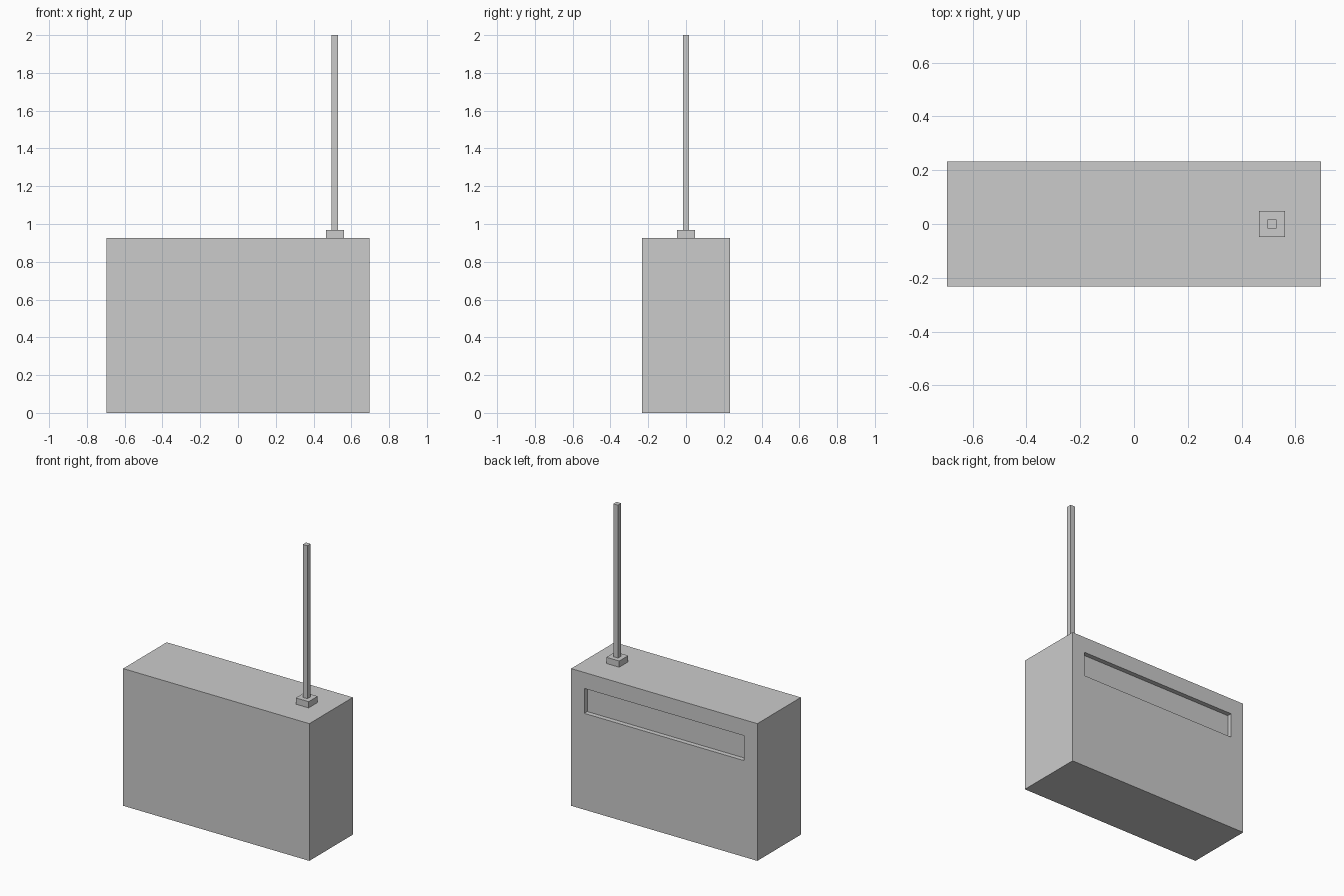
import bpy, bmesh
from mathutils import Vector

if "Cube" in bpy.data.objects:
    bpy.data.objects.remove(bpy.data.objects["Cube"])


def box(name, x, y, z, edit=None):
    """Box from (min, max) ranges, with an optional bmesh edit."""
    bm = bmesh.new()
    bmesh.ops.create_cube(bm, size=1)
    lo, hi = Vector((x[0], y[0], z[0])), Vector((x[1], y[1], z[1]))
    for v in bm.verts:
        v.co = Vector([(a + b) / 2 + c * (b - a) for a, b, c in zip(lo, hi, v.co)])
    if edit:
        edit(bm)
    bmesh.ops.recalc_face_normals(bm, faces=bm.faces)
    mesh = bpy.data.meshes.new(name)
    bm.to_mesh(mesh)
    bm.free()
    obj = bpy.data.objects.new(name, mesh)
    bpy.context.collection.objects.link(obj)
    return obj


def recess_back(bm):
    """Inset the back face to a wide slot and push it inwards."""
    bm.normal_update()
    face = max(bm.faces, key=lambda f: f.calc_center_median().y)
    bmesh.ops.inset_individual(bm, faces=[face], thickness=0.1)
    for v in face.verts:
        v.co.x = 0.597 if v.co.x > 0 else -0.597
        v.co.z = 0.818 if v.co.z > 0.46 else 0.65
    pocket = bmesh.ops.extrude_discrete_faces(bm, faces=[face])["faces"][0]
    bmesh.ops.translate(bm, verts=pocket.verts, vec=(0, -0.032, 0))


# Case with a shallow slot in the back
box("case", (-0.695, 0.695), (-0.232, 0.232), (0, 0.926), recess_back)

# Aerial on the top, near the right end
AX = 0.513
for name, r, z in (("aerial_base", 0.048, (0.926, 0.968)),
                   ("aerial_rod", 0.017, (0.968, 2.0))):
    box(name, (AX - r, AX + r), (-r, r), z)
